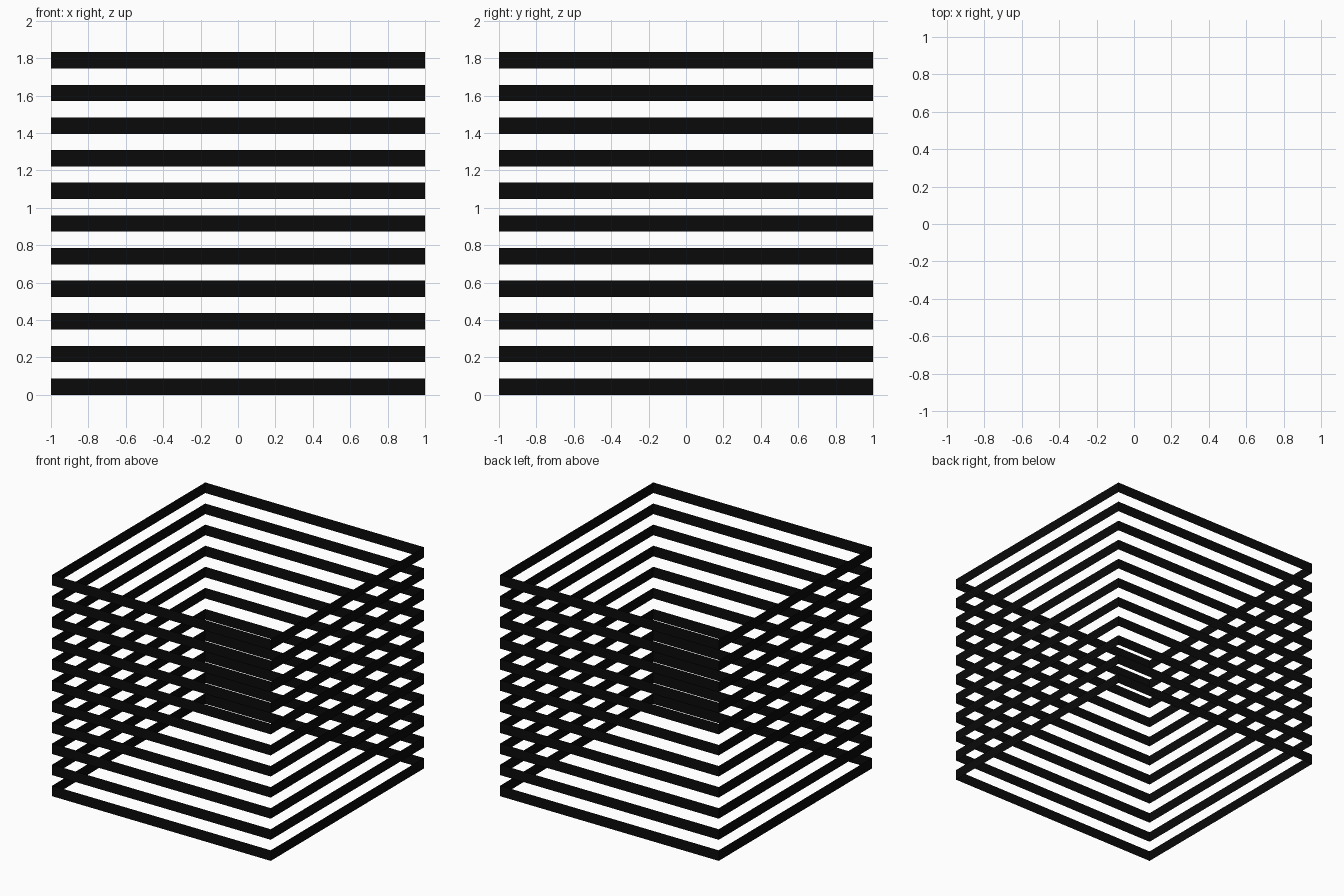
import bpy
import bmesh

if "Cube" in bpy.data.objects:
    bpy.data.objects.remove(bpy.data.objects["Cube"])

BANDS = 11
HEIGHT = 1.8315 / (2 * BANDS - 1)   # bands and gaps are equally tall

black = bpy.data.materials.new("black")
black.diffuse_color = (0.003, 0.003, 0.003, 1)
black.use_nodes = True
black.node_tree.nodes["Principled BSDF"].inputs["Base Color"].default_value = black.diffuse_color


def square_band(name, z):
    """Open square ring of paper-thin walls, no top or bottom."""
    bm = bmesh.new()
    corners = [(-1, -1), (1, -1), (1, 1), (-1, 1)]
    low = [bm.verts.new((x, y, z)) for x, y in corners]
    high = [bm.verts.new((x, y, z + HEIGHT)) for x, y in corners]
    for i in range(4):
        j = (i + 1) % 4
        bm.faces.new((low[i], low[j], high[j], high[i]))
    mesh = bpy.data.meshes.new(name)
    bm.to_mesh(mesh)
    bm.free()
    mesh.materials.append(black)
    obj = bpy.data.objects.new(name, mesh)
    bpy.context.collection.objects.link(obj)


# Stack of bands
for n in range(BANDS):
    square_band(f"band_{n + 1}", 2 * n * HEIGHT)
